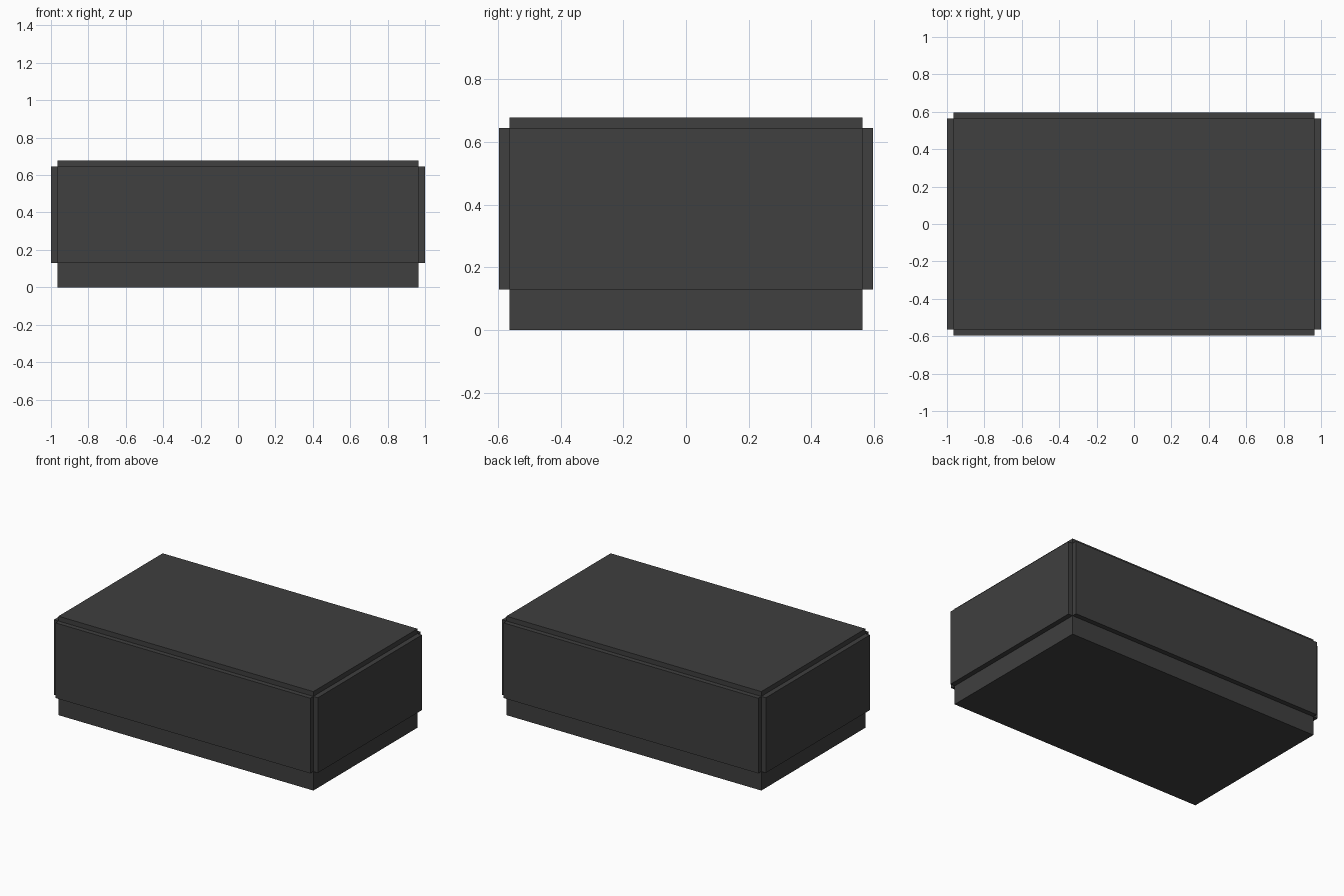
import bpy, bmesh
from mathutils import Vector

if "Cube" in bpy.data.objects:
    bpy.data.objects.remove(bpy.data.objects["Cube"])

# Core block, from which every face is pulled out as a separate slab
HX, HY, Z0, Z1 = 0.966, 0.564, 0.13, 0.645
PANEL, PLINTH = 0.033, 0.13

bm = bmesh.new()
bmesh.ops.create_cube(bm, size=1)
for v in bm.verts:
    v.co = Vector((v.co.x * 2 * HX, v.co.y * 2 * HY, Z0 if v.co.z < 0 else Z1))
bm.normal_update()

# Side panels, top lid and plinth: extrude each face along its normal
for face in list(bm.faces):
    n = face.normal.copy()
    depth = PLINTH if n.z < -0.5 else (0.034 if abs(n.x) > 0.5 else PANEL)
    new = bmesh.ops.extrude_discrete_faces(bm, faces=[face])["faces"][0]
    bmesh.ops.translate(bm, verts=new.verts[:], vec=n * depth)
bmesh.ops.remove_doubles(bm, verts=bm.verts[:], dist=1e-4)

mesh = bpy.data.meshes.new("panelled_box")
bm.to_mesh(mesh)
bm.free()
box = bpy.data.objects.new("panelled_box", mesh)
bpy.context.collection.objects.link(box)

# Dark charcoal finish
mat = bpy.data.materials.new("charcoal")
mat.diffuse_color = (0.05, 0.05, 0.05, 1)
mat.use_nodes = True
mat.node_tree.nodes["Principled BSDF"].inputs["Base Color"].default_value = mat.diffuse_color
mesh.materials.append(mat)
